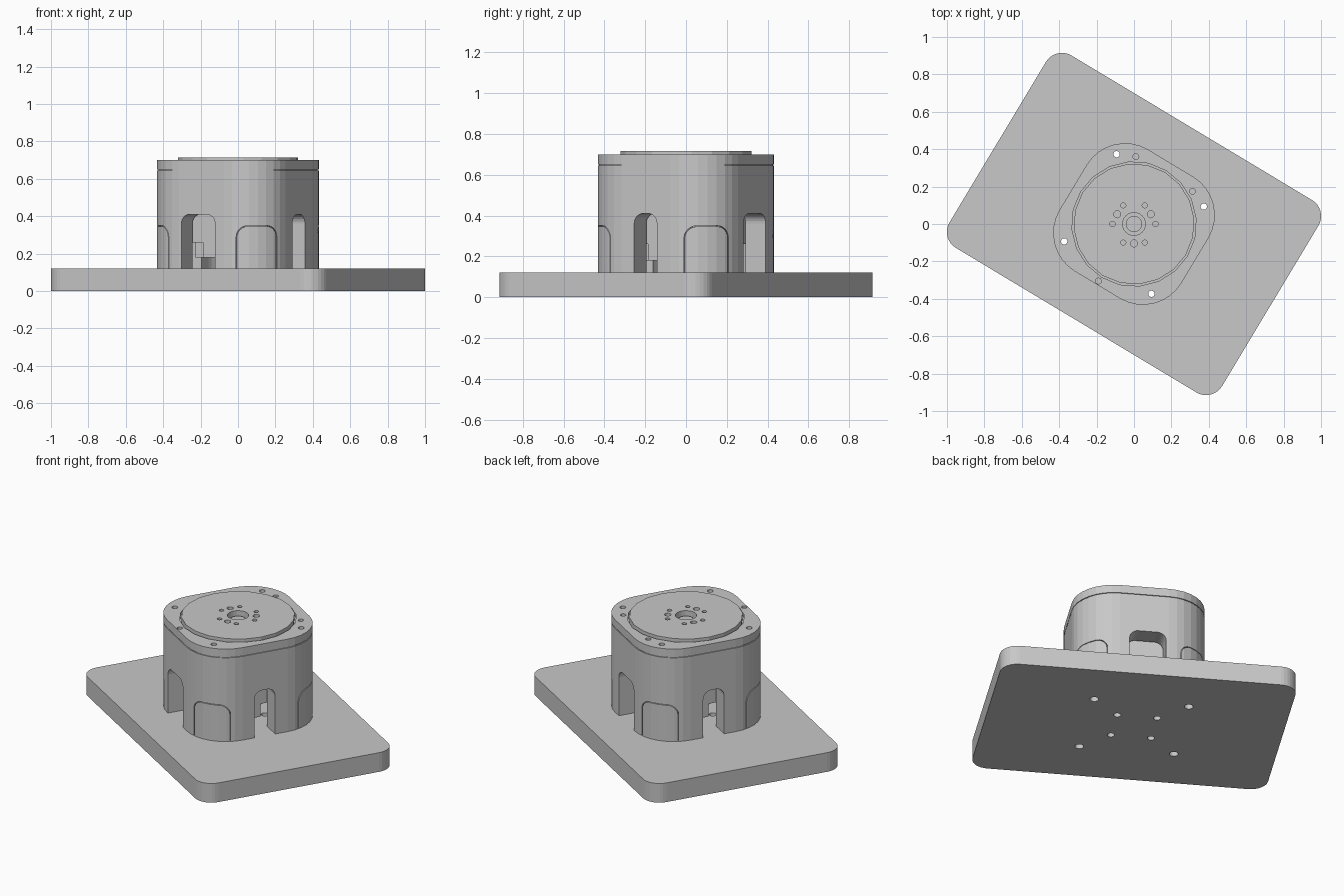
import bpy, bmesh
from math import radians, cos, sin, pi
from mathutils import Matrix, Vector

TURN = radians(-31)          # whole assembly is turned on its base
cube = bpy.data.objects.get("Cube")
if cube:
    bpy.data.objects.remove(cube, do_unlink=True)

SHADE = (0.58, 0.58, 0.58, 1)
grey = bpy.data.materials.new("machined_grey")
grey.use_nodes = True
grey.diffuse_color = SHADE
grey.node_tree.nodes["Principled BSDF"].inputs["Base Color"].default_value = SHADE


def rounded(hx, hy, r, seg=8):
    """Rounded rectangle outline, counter-clockwise."""
    pts = []
    for i, (sx, sy) in enumerate([(1, 1), (-1, 1), (-1, -1), (1, -1)]):
        for k in range(seg + 1):
            a = pi / 2 * (i + k / seg)
            pts.append((sx * (hx - r) + r * cos(a), sy * (hy - r) + r * sin(a)))
    return pts


def circle(r, seg=16, cx=0, cy=0):
    return [(cx + r * cos(2 * pi * k / seg), cy + r * sin(2 * pi * k / seg)) for k in range(seg)]


def arch(s0, s1, z0, z1, r, seg=6):
    """Slot outline with a rounded top."""
    pts = [(s0, z0), (s1, z0)]
    for cx, start in ((s1 - r, 0), (s0 + r, pi / 2)):
        for k in range(seg + 1):
            a = start + pi / 2 * k / seg
            pts.append((cx + r * cos(a), z1 - r + r * sin(a)))
    return pts


def radial(angle):
    """Frame mapping (across, up, outward) to the given heading."""
    d = Vector((cos(angle), sin(angle), 0))
    t = Vector((-sin(angle), cos(angle), 0))
    return Matrix((t, (0, 0, 1), d)).transposed().to_4x4()


def add_prism(bm, outline, z0, z1, mat=Matrix()):
    low = [bm.verts.new(mat @ Vector((x, y, z0))) for x, y in outline]
    high = [bm.verts.new(mat @ Vector((x, y, z1))) for x, y in outline]
    n = len(low)
    bm.faces.new(low[::-1])
    bm.faces.new(high)
    for i in range(n):
        j = (i + 1) % n
        bm.faces.new((low[i], low[j], high[j], high[i]))


def make(name, *prisms):
    bm = bmesh.new()
    for p in prisms:
        add_prism(bm, *p)
    bmesh.ops.recalc_face_normals(bm, faces=bm.faces)
    me = bpy.data.meshes.new(name)
    bm.to_mesh(me)
    bm.free()
    me.materials.append(grey)
    ob = bpy.data.objects.new(name, me)
    bpy.context.collection.objects.link(ob)
    return ob


def cut(ob, cutter):
    """Subtract the cutter from the part and discard it."""
    mod = ob.modifiers.new("cut", "BOOLEAN")
    mod.operation, mod.solver, mod.object = "DIFFERENCE", "EXACT", cutter
    dg = bpy.context.evaluated_depsgraph_get()
    me = bpy.data.meshes.new_from_object(ob.evaluated_get(dg))
    ob.modifiers.clear()
    ob.data = me
    bpy.data.objects.remove(cutter, do_unlink=True)


def local(x, y):
    v = Matrix.Rotation(-TURN, 2) @ Vector((x, y))
    return v.x, v.y


corners = [(1, 1), (-1, 1), (-1, -1), (1, -1)]
parts = []

# Base plate with outer and inner bolt holes
plate = make("base_plate", (rounded(0.85, 0.6, 0.1), 0, 0.12))
cut(plate, make("plate_holes",
    *[(circle(0.025, 16, x * 0.272, y * 0.272), -0.1, 0.3) for x, y in corners],
    *[(circle(0.021, 16, x * 0.115, y * 0.115), -0.1, 0.3) for x, y in corners]))
parts.append(plate)

# Hollow housing with side openings and arched slits round the corner feet
H, R = 0.38, 0.24
housing = make("housing", (rounded(H, H, R), 0.12, 0.645))
cut(housing, make("cavity", (rounded(0.265, 0.265, 0.13), 0, 0.46)))
openings = [(-0.068, 0.062), (-0.085, 0.125), (-0.062, 0.068), (-0.125, 0.085)]
for side, (lo, hi) in enumerate(openings):
    heading = side * pi / 2
    cut(housing, make("opening", (arch(lo, hi, 0.0, 0.41, 0.05), 0.2, 0.6, radial(heading))))
    frame = radial(heading + pi / 4)
    slit = make("slit", (arch(-0.112, 0.112, 0.0, 0.35, 0.06), 0.3, 0.6, frame))
    cut(slit, make("foot", (arch(-0.108, 0.108, -0.1, 0.346, 0.056), 0.2, 0.7, frame)))
    cut(slit, make("slit_floor", (rounded(H - 0.02, H - 0.02, R - 0.02), -0.2, 0.7)))
    cut(housing, slit)

# Top cap and the narrow seam below it
seam = make("seam", (rounded(H - 0.006, H - 0.006, R - 0.006), 0.645, 0.65))
cap = make("top_cap", (rounded(H, H, R), 0.65, 0.70))
for ob in (housing, seam, cap):
    cut(ob, make("bolt_holes", *[(circle(0.017, 16, x * 0.272, y * 0.272), 0.0, 0.9)
                                 for x, y in corners]))
pins = [local(0.01, 0.36), local(0.313, 0.175), local(-0.19, -0.305)]
cut(cap, make("pin_holes", *[(circle(0.016, 12, x, y), 0.67, 0.9) for x, y in pins]))
groove = make("groove", (circle(0.333, 20), 0.68, 0.8))
cut(groove, make("groove_core", (circle(0.323, 20), 0.6, 0.9)))
cut(cap, groove)

# Output disc with a centre bore and a ring of holes reaching into the cap
disc = make("output_disc", (circle(0.323, 20), 0.70, 0.715))
holes = [(circle(0.061, 24), 0.67, 0.8)]
for k in range(6):
    a = pi / 3 * k - TURN
    holes.append((circle(0.014, 12, 0.115 * cos(a), 0.115 * sin(a)), 0.67, 0.8))
for k in range(3):
    a = pi / 6 + 2 * pi / 3 * k - TURN
    holes.append((circle(0.019, 12, 0.104 * cos(a), 0.104 * sin(a)), 0.67, 0.8))
for ob in (cap, disc):
    cut(ob, make("disc_holes", *holes))
boss = make("centre_boss", (circle(0.043, 24), 0.66, 0.69))
parts += [housing, seam, cap, disc, boss]

# Drive unit inside the housing, with a connector behind each opening
parts.append(make("drive_block", (rounded(0.25, 0.25, 0.12), 0.26, 0.46)))
parts.append(make("drive_hub", (circle(0.14, 24), 0.18, 0.26)))
for k, name in enumerate(("right", "rear", "left", "front")):
    turn = Matrix.Rotation(k * pi / 2, 4, "Z")
    parts.append(make(name + "_connector", (rounded(0.05, 0.05, 0.005, 2), 0.18, 0.26,
                      turn @ Matrix.Translation((0.2, -0.02, 0)))))

for ob in parts:
    ob.rotation_euler.z = TURN
